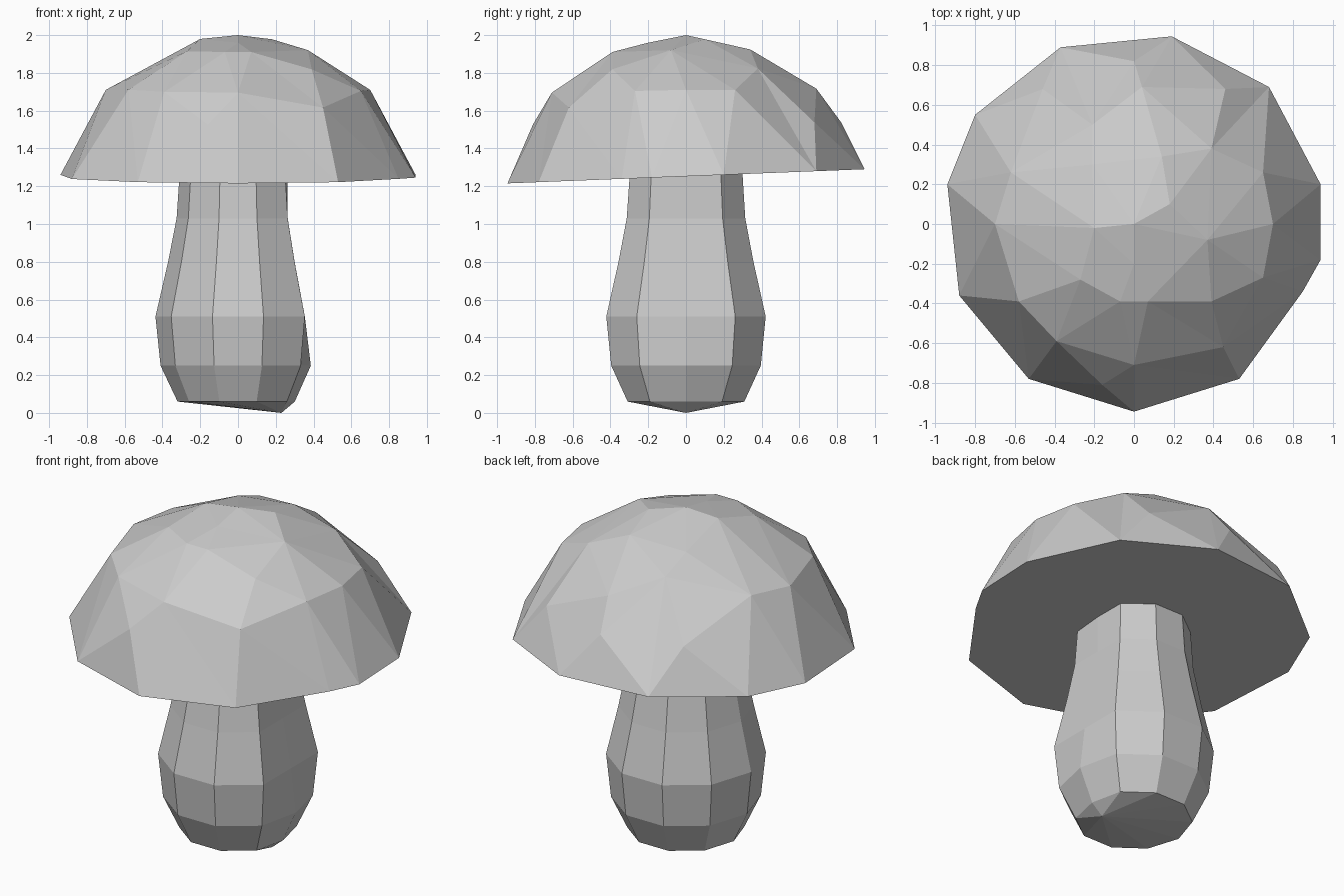
import bpy, bmesh, math
from mathutils import Vector
from mathutils.geometry import delaunay_2d_cdt

if "Cube" in bpy.data.objects:
    bpy.data.objects.remove(bpy.data.objects["Cube"])


def make_object(name, verts, faces):
    mesh = bpy.data.meshes.new(name)
    mesh.from_pydata(verts, [], faces)
    bm = bmesh.new()
    bm.from_mesh(mesh)
    bmesh.ops.recalc_face_normals(bm, faces=bm.faces)
    bm.to_mesh(mesh)
    bm.free()
    obj = bpy.data.objects.new(name, mesh)
    bpy.context.collection.objects.link(obj)
    return obj


def rim_height(y):
    # The underside is a slightly tilted plane, higher at the back
    return 1.2525 + 0.0396 * y


def dome_height(r):
    profile = [(0, 2.0), (0.2, 1.98), (0.38, 1.92), (0.55, 1.82),
               (0.70, 1.71), (0.82, 1.54), (0.95, 1.25)]
    for (r0, z0), (r1, z1) in zip(profile, profile[1:]):
        if r <= r1:
            return z0 + (z1 - z0) * (r - r0) / (r1 - r0)
    return profile[-1][1]


# Cap: irregular rim, scattered facet corners over a dome profile
rim = [(0, -.945), (.53, -.78), (.85, -.34), (.94, -.18), (.94, .2), (.68, .69),
       (.19, .945), (-.37, .89), (-.8, .55), (-.94, .2), (-.88, -.36), (-.53, -.78)]
corners = [(-.70, 0), (.70, 0), (.46, .68), (-.46, .68), (0, .82), (.65, .26),
           (.65, -.27), (.37, -.08), (.39, -.39), (.45, -.62), (-.39, -.59),
           (-.58, -.39), (-.27, -.28), (-.07, -.39), (.07, -.39), (-.21, .5),
           (.14, .34), (.39, .38), (.18, .1), (0, 0), (-.2, -.02), (-.62, .26),
           (-.16, -.81), (0, -.71), (.04, .69)]
# Facet corners that sink a little below the dome
dents = {(0, -.2): .02, (-.21, .3): .025}
points = rim + corners + list(dents)
flat, _, tris, source, _, _ = delaunay_2d_cdt([Vector(p) for p in points], [], [], 0, 1e-5)

cap_verts = []
for v, ids in zip(flat, source):
    if ids and ids[0] < len(rim):
        z = rim_height(v.y)
    else:
        z = dome_height(v.length) - (dents.get(points[ids[0]], 0) if ids else 0)
    cap_verts.append((v.x, v.y, z))
index_of = {ids[0]: i for i, ids in enumerate(source) if ids}
underside = [index_of[i] for i in reversed(range(len(rim)))]
make_object("mushroom_cap", cap_verts, [list(t) for t in tris] + [underside])

# Stem: ten-sided rings (radius, height, factor that flattens the +x corner)
SIDES = 10
rings = [(.32, .06, .94), (.41, .25, .94), (.437, .51, .81),
         (.37, .80, .81), (.325, 1.03, .81), (.31, None, .84)]
stem_verts, stem_faces = [], []
for radius, height, flatten in rings:
    for k in range(SIDES):
        a = math.tau * k / SIDES
        r = radius * (flatten if k == 0 else 1)
        y = 1.015 * r * math.sin(a)
        stem_verts.append((r * math.cos(a), y, rim_height(y) if height is None else height))
for j in range(len(rings) - 1):
    for k in range(SIDES):
        n = (k + 1) % SIDES
        stem_faces.append([j * SIDES + k, j * SIDES + n,
                           (j + 1) * SIDES + n, (j + 1) * SIDES + k])
# Pointed off-centre foot and closed top
tip = len(stem_verts)
stem_verts.append((.23, 0, 0))
stem_faces += [[(k + 1) % SIDES, k, tip] for k in range(SIDES)]
stem_faces.append([(len(rings) - 1) * SIDES + k for k in range(SIDES)])
make_object("mushroom_stem", stem_verts, stem_faces)
